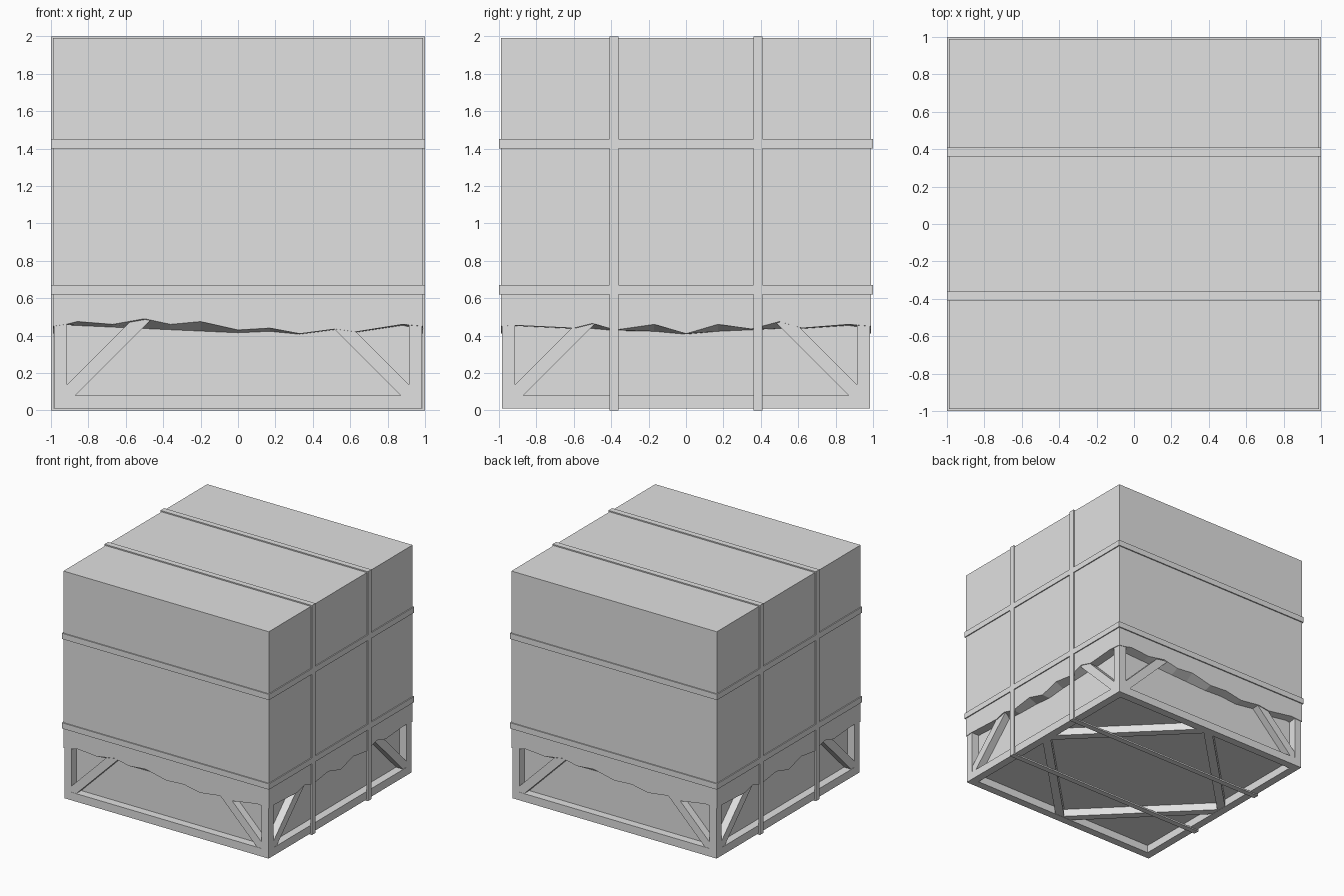
import bpy, bmesh, math
from mathutils import Matrix, Vector

old = bpy.data.objects.get("Cube")
if old:
    bpy.data.objects.remove(old, do_unlink=True)

GREY = (0.75, 0.75, 0.75, 1)
mat = bpy.data.materials.new("plain grey")
mat.use_nodes = True
mat.diffuse_color = GREY
mat.node_tree.nodes["Principled BSDF"].inputs["Base Color"].default_value = GREY

FRAME = 0.985    # outer face of the frame
BAR = 0.07       # bar thickness
COVER = 0.99     # outer face of the cover
CARGO = FRAME - BAR
FLOOR = 0.01
MID = FRAME - BAR / 2


def finish(name, bm):
    bmesh.ops.recalc_face_normals(bm, faces=bm.faces)
    mesh = bpy.data.meshes.new(name)
    bm.to_mesh(mesh)
    bm.free()
    mesh.materials.append(mat)
    obj = bpy.data.objects.new(name, mesh)
    bpy.context.collection.objects.link(obj)
    return obj


def box(bm, low, high):
    low, high = Vector(low), Vector(high)
    size = Matrix.Diagonal((*(high - low), 1))
    bmesh.ops.create_cube(bm, size=1, matrix=Matrix.Translation((low + high) / 2) @ size)


def prism(bm, outline, offset):
    """Extrude a flat outline by an offset vector."""
    face = bm.faces.new([bm.verts.new(p) for p in outline])
    moved = bmesh.ops.extrude_face_region(bm, geom=[face], use_keep_orig=True)["geom"]
    bmesh.ops.translate(bm, vec=offset, verts=[v for v in moved if isinstance(v, bmesh.types.BMVert)])


def quarter(i):
    return Matrix.Rotation(i * math.pi / 2, 4, "Z")


# Frame: base beams, corner posts, side braces and floor diamond
beams, posts, braces, floor = (bmesh.new() for _ in range(4))
for i in range(4):
    part = bmesh.new()
    box(part, (-FRAME, -FRAME, FLOOR), (FRAME, -CARGO, FLOOR + BAR))
    part.transform(quarter(i))
    temp = bpy.data.meshes.new("temp")
    part.to_mesh(temp)
    beams.from_mesh(temp)
    part.free()
    bpy.data.meshes.remove(temp)

    corner = quarter(i) @ Vector((MID, MID, 0))
    half = Vector((BAR / 2, BAR / 2, 0))
    box(posts, corner - half + Vector((0, 0, FLOOR)), corner + half + Vector((0, 0, 0.6)))

    for s in (-1, 1):
        outline = [(s * 0.95, 0), (s * 1.0, 0.05), (s * 0.45, 0.6), (s * 0.35, 0.6)]
        outline = [(s * 0.93, 0.02), (s * 0.97, 0.08), (s * 0.45, 0.6), (s * 0.35, 0.6)]
        points = [quarter(i) @ Vector((x, -FRAME + 0.002, z)) for x, z in outline]
        prism(braces, points, quarter(i) @ Vector((0, BAR - 0.004, 0)))

    a = quarter(i) @ Vector((0, -MID, FLOOR + 0.002))
    b = quarter(i) @ Vector((MID, 0, FLOOR + 0.002))
    side = (b - a).cross(Vector((0, 0, 1))).normalized() * BAR / 2
    prism(floor, [a - side, b - side, b + side, a + side], (0, 0, BAR - 0.004))

finish("base_beams", beams)
finish("corner_posts", posts)
finish("side_braces", braces)
finish("floor_braces", floor)

# Cargo inside the frame
bm = bmesh.new()
box(bm, (-CARGO, -CARGO, FLOOR + BAR - 0.002), (CARGO, CARGO, 1.9))
finish("cargo_block", bm)

# Cover with a ragged lower edge and a hem folded in to the cargo
LONG_EDGE = [(-0.92, 0.46), (-0.86, 0.475), (-0.67, 0.46), (-0.5, 0.49), (-0.36, 0.46),
             (-0.2, 0.475), (0, 0.43), (0.17, 0.44), (0.33, 0.41), (0.52, 0.435),
             (0.63, 0.42), (0.88, 0.46)]
STRAP_EDGE = [(-0.92, 0.455), (-0.6, 0.44), (-0.5, 0.465), (-0.38, 0.43), (-0.17, 0.46),
              (0, 0.41), (0.17, 0.46), (0.35, 0.435), (0.5, 0.475), (0.62, 0.44), (0.87, 0.46)]
bm = bmesh.new()
top = [bm.verts.new(quarter(i) @ Vector((-COVER, -COVER, 1.99))) for i in range(4)]
outer, inner, starts = [], [], []
for i in range(4):
    starts.append(len(outer))
    for t, z in [(-COVER, 0.45)] + (STRAP_EDGE if i % 2 else LONG_EDGE):
        hem_z = min(z - 0.003, 0.415 + 0.045 * abs(t))
        hem_t = max(-CARGO, min(CARGO, t))
        outer.append(bm.verts.new(quarter(i) @ Vector((t, -COVER, z))))
        inner.append(bm.verts.new(quarter(i) @ Vector((hem_t, -CARGO, hem_z))))
count = len(outer)
for i in range(4):
    end = starts[i + 1] if i < 3 else count
    edge = [outer[k % count] for k in range(starts[i], end + 1)]
    bm.faces.new(edge + [top[(i + 1) % 4], top[i]])
for k in range(count):
    n = (k + 1) % count
    if inner[k].co != inner[n].co:
        bm.faces.new([outer[k], inner[k], inner[n], outer[n]])
bm.faces.new(top)
finish("cover", bm)


# Straps: closed loops of thin bands
def band(bm, axis, centre, low, high, thick, width):
    """Loop in the plane normal to axis, between two opposite corners."""
    u, v = [k for k in range(3) if k != axis]
    for along, across in ((u, v), (v, u)):
        for edge in (0, 1):
            a, b = [0, 0, 0], [0, 0, 0]
            a[axis], b[axis] = centre - width / 2, centre + width / 2
            a[along], b[along] = low[along], high[along]
            a[across] = high[across] - thick if edge else low[across]
            b[across] = high[across] if edge else low[across] + thick
            box(bm, a, b)


bm = bmesh.new()
for y in (-0.385, 0.385):
    band(bm, 1, y, (-1, 0, 0), (1, 0, 2), 0.014, 0.05)
finish("vertical_straps", bm)

bm = bmesh.new()
for z in (0.645, 1.425):
    band(bm, 2, z, (-0.999, -1, 0), (0.999, 1, 0), 0.014, 0.05)
finish("horizontal_straps", bm)
